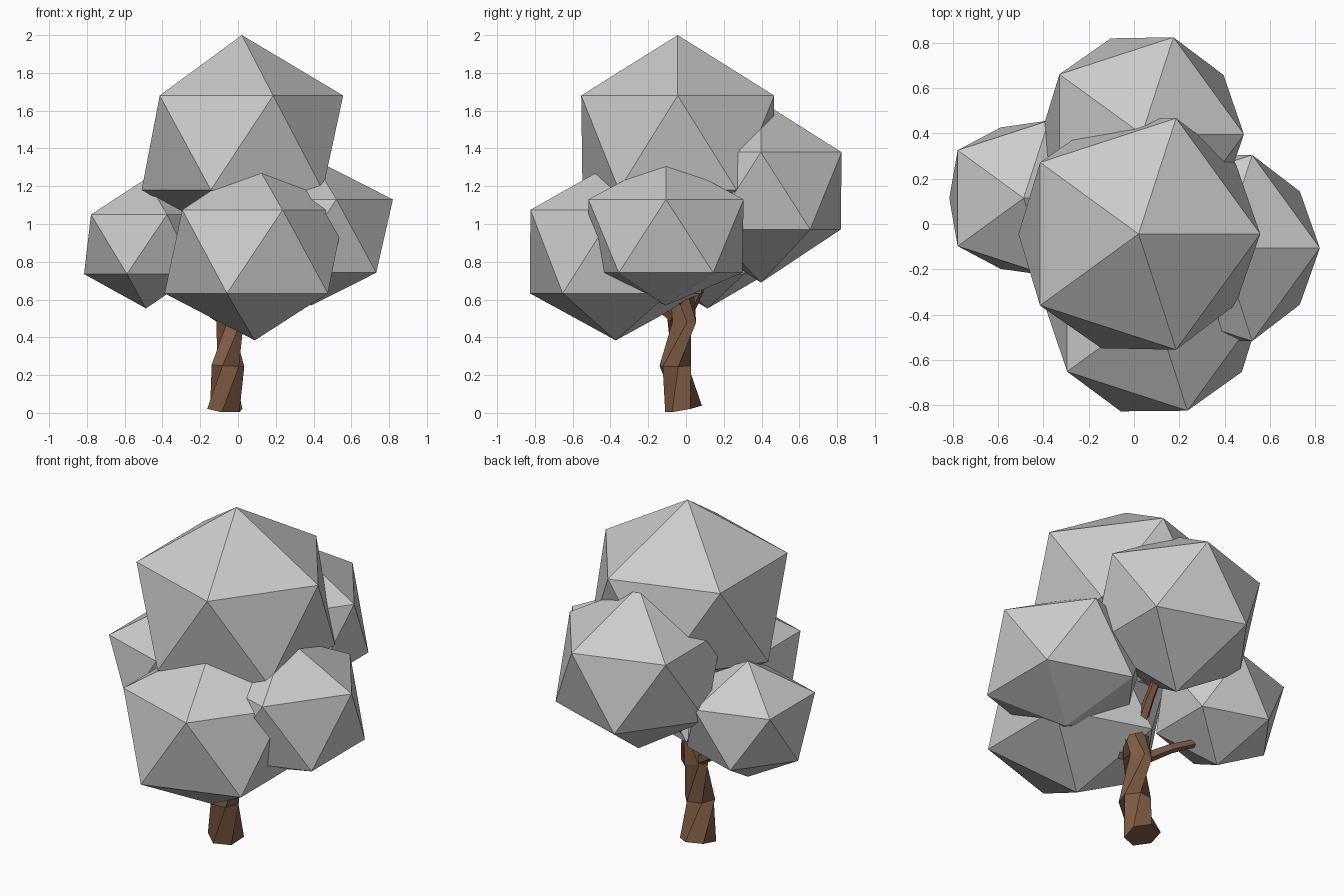
import bpy, bmesh, math
from mathutils import Vector

if "Cube" in bpy.data.objects:
    bpy.data.objects.remove(bpy.data.objects["Cube"])


def finish(name, bm, mat=None):
    bmesh.ops.recalc_face_normals(bm, faces=bm.faces)
    me = bpy.data.meshes.new(name)
    bm.to_mesh(me)
    bm.free()
    if mat:
        me.materials.append(mat)
    ob = bpy.data.objects.new(name, me)
    bpy.context.collection.objects.link(ob)
    return ob


def foliage(name, centre, r_low, r_up, levels):
    """Icosahedron fitted to two ring radii and four heights (bottom, lower, upper, top)."""
    bm = bmesh.new()
    bmesh.ops.create_icosphere(bm, subdivisions=1, radius=1)
    for v in bm.verts:
        upper = v.co.z > 0
        pole = abs(v.co.z) > 0.9
        k = (r_up if upper else r_low) / 0.8944
        z = levels[(3 if pole else 2) if upper else (0 if pole else 1)]
        v.co = (centre[0] + v.co.x * k, centre[1] + v.co.y * k, z)
    return finish(name, bm)


def limb(name, path, radii, sides, mat):
    """Faceted tapering tube along a path."""
    pts = [Vector(p) for p in path]
    bm = bmesh.new()
    rings = []
    for i, (p, r) in enumerate(zip(pts, radii)):
        t = Vector()
        if i > 0:
            t += (p - pts[i - 1]).normalized()
        if i < len(pts) - 1:
            t += (pts[i + 1] - p).normalized()
        q = t.to_track_quat('Z', 'Y')
        rings.append([bm.verts.new(p + q @ Vector((r * math.cos(a), r * math.sin(a), 0)))
                      for a in (2 * math.pi * k / sides for k in range(sides))])
    for a, b in zip(rings, rings[1:]):
        for k in range(sides):
            n = (k + 1) % sides
            bm.faces.new((a[k], a[n], b[n], b[k]))
    bm.faces.new(rings[0])
    bm.faces.new(rings[-1])
    return finish(name, bm, mat)


bark = bpy.data.materials.new("bark")
bark.diffuse_color = (0.22, 0.11, 0.06, 1)
bark.use_nodes = True
bark.node_tree.nodes["Principled BSDF"].inputs["Base Color"].default_value = bark.diffuse_color

# Foliage clumps
foliage("foliage_top", (0.02, -0.044), 0.53, 0.537, (0.88, 1.18, 1.68, 2.0))
foliage("foliage_front", (0.089, -0.372), 0.478, 0.475, (0.384, 0.633, 1.075, 1.33))
foliage("foliage_left", (-0.487, 0.114), 0.328, 0.36, (0.553, 0.735, 1.05, 1.24))
foliage("foliage_right", (0.388, -0.106), 0.425, 0.432, (0.569, 0.742, 1.13, 1.35))
foliage("foliage_back", (0.035, 0.396), 0.445, 0.45, (0.69, 0.971, 1.38, 1.65))

# Trunk
limb("trunk", [(-0.07, -0.013, 0.021), (-0.053, -0.057, 0.25), (-0.042, -0.022, 0.485),
               (-0.03, -0.025, 0.68), (0.0, -0.03, 0.95)],
     [0.1, 0.088, 0.077, 0.065, 0.045], 6, bark)

# Branches reaching into the clumps
branches = {
    "left": [(-0.05, -0.02, 0.48), (-0.22, 0.04, 0.59), (-0.42, 0.09, 0.69)],
    "front": [(-0.04, -0.03, 0.48), (0.0, -0.13, 0.555), (0.05, -0.27, 0.65)],
    "back": [(-0.03, -0.01, 0.62), (0.0, 0.13, 0.78), (0.03, 0.3, 0.95)],
    "right": [(-0.02, -0.03, 0.58), (0.12, -0.06, 0.68), (0.3, -0.1, 0.8)],
}
for side, path in branches.items():
    limb("branch_" + side, path, [0.035, 0.028, 0.022], 5, bark)
